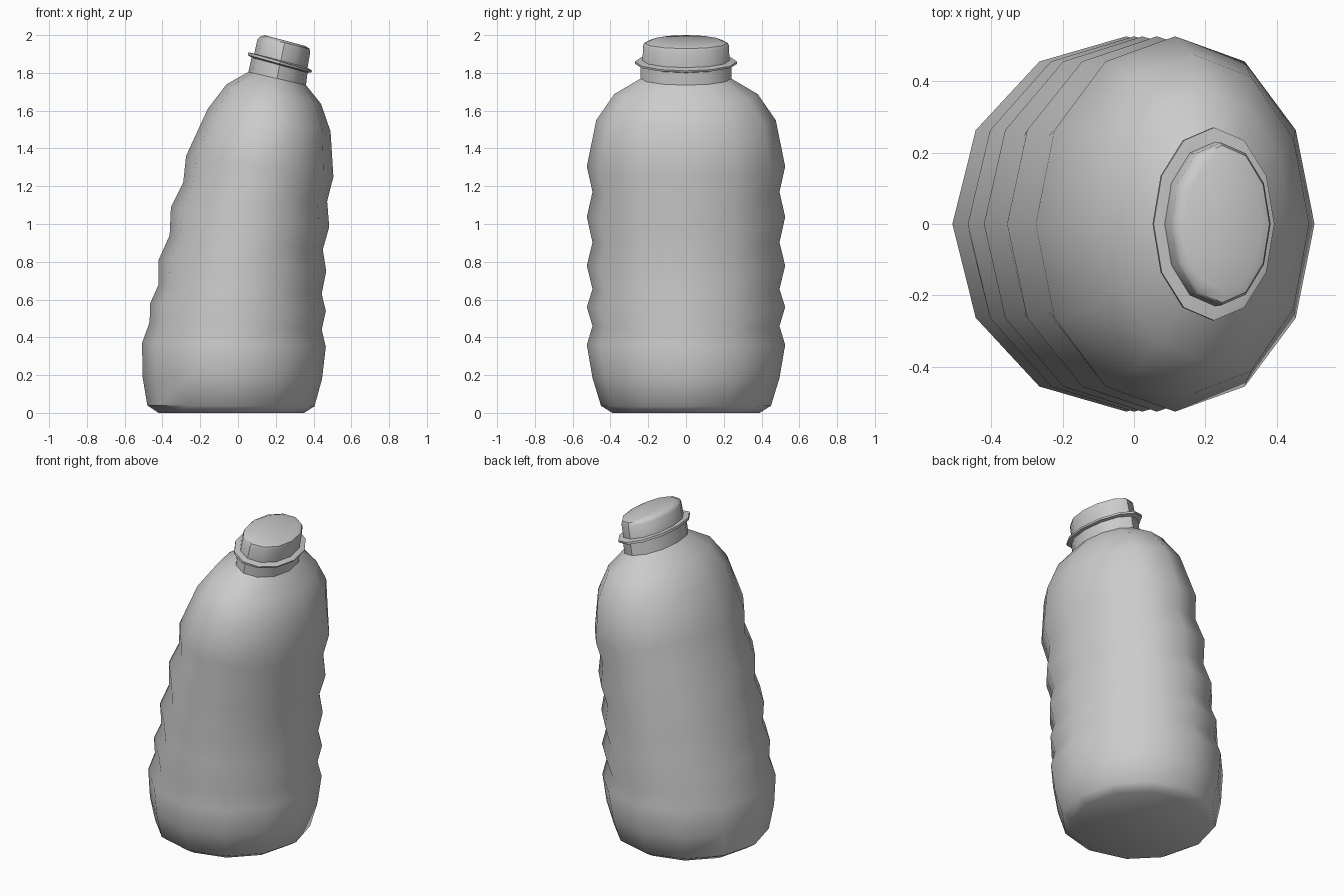
import bpy, bmesh, math

SIDES = 12


def loft(name, rings, angle=42):
    """Loft tilted elliptical rings: (left x, left z, right x, right z, half depth)."""
    bm = bmesh.new()
    loops = []
    for lx, lz, rx, rz, d in rings:
        loop = []
        for i in range(SIDES):
            a = 2 * math.pi * i / SIDES
            t = (1 + math.cos(a)) / 2
            loop.append(bm.verts.new((lx + (rx - lx) * t, d * math.sin(a), lz + (rz - lz) * t)))
        loops.append(loop)
    for low, high in zip(loops, loops[1:]):
        for i in range(SIDES):
            j = (i + 1) % SIDES
            bm.faces.new((low[i], low[j], high[j], high[i]))
    bm.faces.new(loops[0][::-1])
    bm.faces.new(loops[-1])
    bmesh.ops.recalc_face_normals(bm, faces=bm.faces)
    mesh = bpy.data.meshes.new(name)
    bm.to_mesh(mesh)
    bm.free()
    obj = bpy.data.objects.new(name, mesh)
    bpy.context.collection.objects.link(obj)
    bpy.ops.object.select_all(action='DESELECT')
    obj.select_set(True)
    bpy.context.view_layer.objects.active = obj
    bpy.ops.object.shade_smooth_by_angle(angle=math.radians(angle))
    return obj


# Bottle body: rounded foot, five ribs, leaning shoulder and neck
loft("bottle_body", [
    (-0.42, 0.00, 0.35, 0.00, 0.39),
    (-0.48, 0.04, 0.405, 0.035, 0.45),
    (-0.505, 0.19, 0.445, 0.18, 0.495),
    (-0.508, 0.37, 0.465, 0.35, 0.525),
    (-0.468, 0.48, 0.443, 0.44, 0.495),
    (-0.465, 0.58, 0.465, 0.54, 0.525),
    (-0.42, 0.68, 0.443, 0.63, 0.495),
    (-0.42, 0.81, 0.467, 0.75, 0.525),
    (-0.362, 0.94, 0.449, 0.865, 0.495),
    (-0.355, 1.09, 0.483, 0.985, 0.525),
    (-0.29, 1.22, 0.472, 1.12, 0.495),
    (-0.275, 1.36, 0.505, 1.25, 0.525),
    (-0.16, 1.61, 0.49, 1.49, 0.475),
    (-0.06, 1.74, 0.44, 1.635, 0.38),
    (0.055, 1.805, 0.36, 1.735, 0.24),
    (0.075, 1.895, 0.37, 1.815, 0.24),
])

# Thin collar ring round the neck
loft("neck_collar", [
    (0.075, 1.88, 0.365, 1.80, 0.235),
    (0.052, 1.894, 0.388, 1.802, 0.27),
    (0.055, 1.909, 0.393, 1.811, 0.27),
    (0.083, 1.903, 0.368, 1.828, 0.23),
], 35)

# Screw cap with softened rim
loft("cap", [
    (0.083, 1.89, 0.366, 1.815, 0.23),
    (0.104, 1.98, 0.382, 1.908, 0.228),
    (0.114, 1.99, 0.379, 1.928, 0.22),
    (0.14, 2.00, 0.358, 1.942, 0.185),
], 40)
